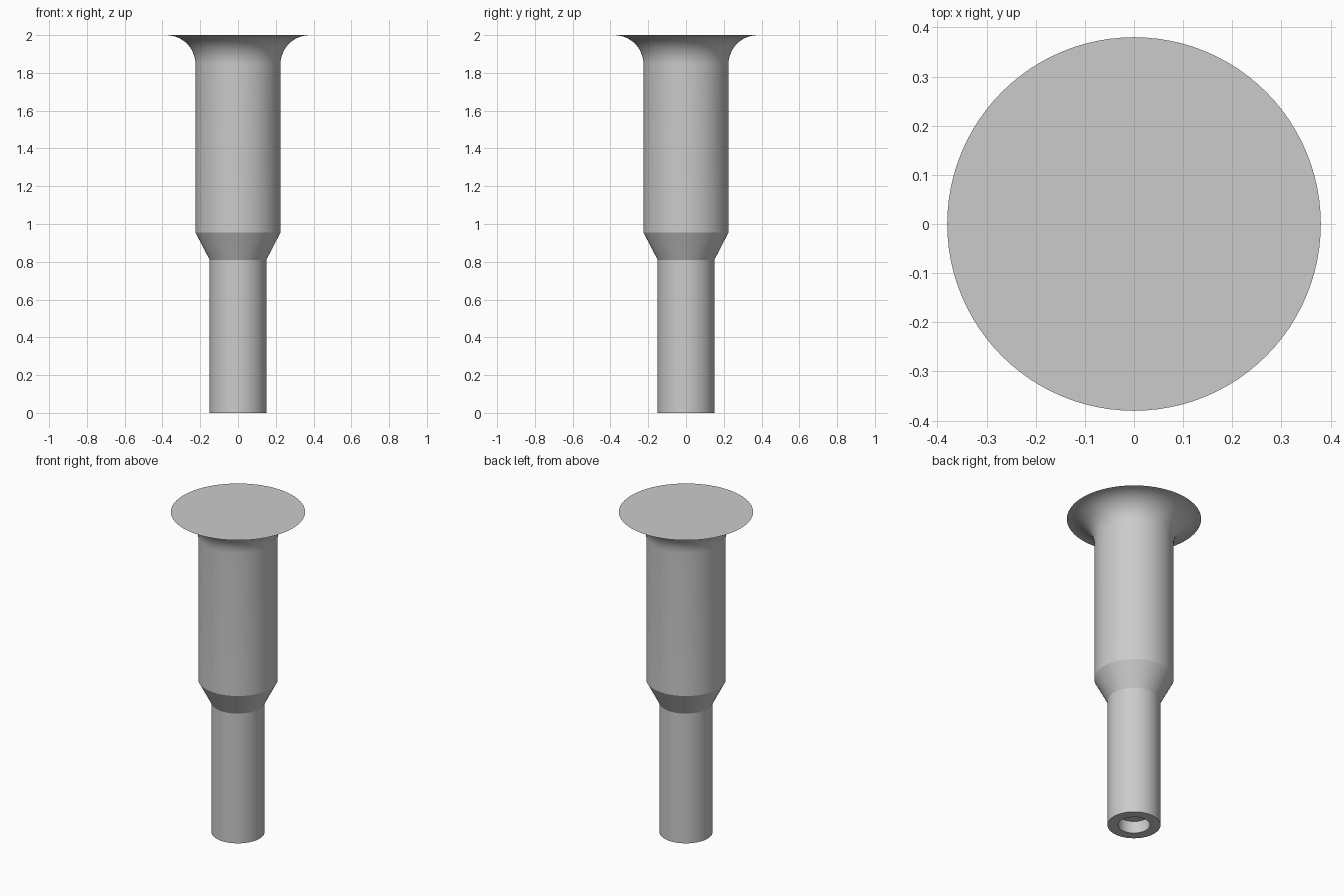
import bpy, bmesh, math

cube = bpy.data.objects.get("Cube")
if cube:
    bpy.data.objects.remove(cube, do_unlink=True)

# Plain grey material
grey = bpy.data.materials.new("light_grey")
grey.use_nodes = True
colour = (0.6, 0.6, 0.6, 1)
grey.diffuse_color = colour
grey.node_tree.nodes["Principled BSDF"].inputs["Base Color"].default_value = colour

BODY_R, RIM_R, TOP = 0.225, 0.38, 2.0
FLARE = RIM_R - BODY_R
STEPS, SEGMENTS = 14, 96


def revolve(name, profile):
    """Spin a (radius, height) profile around the z axis."""
    bm = bmesh.new()
    verts = [bm.verts.new((r, 0, z)) for r, z in profile]
    edges = [bm.edges.new(pair) for pair in zip(verts, verts[1:])]
    bmesh.ops.spin(bm, geom=verts + edges, cent=(0, 0, 0), axis=(0, 0, 1),
                   angle=math.tau, steps=SEGMENTS, use_duplicate=False)
    bmesh.ops.remove_doubles(bm, verts=bm.verts, dist=1e-5)
    bmesh.ops.recalc_face_normals(bm, faces=bm.faces)
    mesh = bpy.data.meshes.new(name)
    bm.to_mesh(mesh)
    bm.free()
    mesh.materials.append(grey)
    obj = bpy.data.objects.new(name, mesh)
    bpy.context.collection.objects.link(obj)
    return obj


# Blind socket in the foot, narrow stem, tapered shoulder
profile = [(0, 0.075), (0.09, 0.075), (0.09, 0), (0.15, 0), (0.15, 0.81), (BODY_R, 0.955)]

# Wide body running into a quarter-round flare that ends in a sharp rim
for i in range(STEPS + 1):
    a = math.pi / 2 * i / STEPS
    profile.append((RIM_R - FLARE * math.cos(a), TOP - FLARE + FLARE * math.sin(a)))

# Flat top
profile.append((0, TOP))

stem = revolve("flared_stepped_stem", profile)
bpy.ops.object.select_all(action="DESELECT")
stem.select_set(True)
bpy.context.view_layer.objects.active = stem
bpy.ops.object.shade_smooth_by_angle(angle=math.radians(20))
